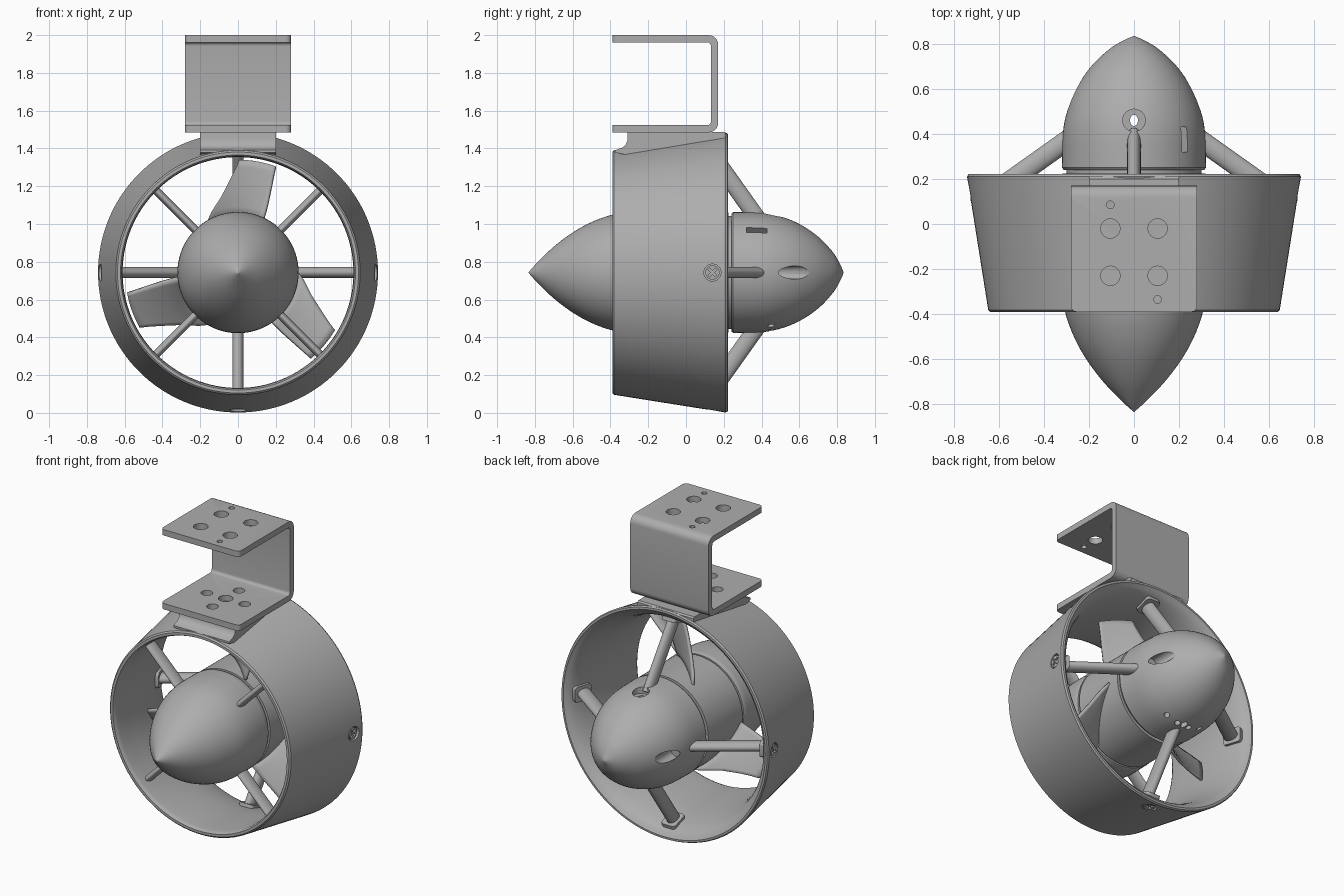
import bpy, bmesh, math
from mathutils import Matrix, Vector

if "Cube" in bpy.data.objects:
    bpy.data.objects.remove(bpy.data.objects["Cube"])

AXIS_Z = 0.743
grey = bpy.data.materials.new("machined_grey")
grey.use_nodes = True
colour = (0.42, 0.42, 0.42, 1)
grey.diffuse_color = colour
grey.node_tree.nodes["Principled BSDF"].inputs["Base Color"].default_value = colour


def around(angle):
    """Matrix turning the local z direction to an angle (degrees) about the axis."""
    return Matrix.Translation((0, 0, AXIS_Z)) @ Matrix.Rotation(math.radians(90 - angle), 4, 'Y')


def finish(bm, name, matrix=None, sharp=35):
    bmesh.ops.remove_doubles(bm, verts=bm.verts, dist=1e-5)
    bmesh.ops.recalc_face_normals(bm, faces=bm.faces)
    if matrix:
        bm.transform(matrix)
    mesh = bpy.data.meshes.new(name)
    bm.to_mesh(mesh)
    bm.free()
    obj = bpy.data.objects.new(name, mesh)
    bpy.context.collection.objects.link(obj)
    mesh.materials.append(grey)
    smooth(obj, sharp)
    return obj


def smooth(obj, sharp=35):
    bpy.ops.object.select_all(action='DESELECT')
    obj.select_set(True)
    bpy.context.view_layer.objects.active = obj
    bpy.ops.object.shade_smooth_by_angle(angle=math.radians(sharp))


def spline(pts, steps=5):
    """Smooth curve through (y, r) points."""
    p = [Vector(q) for q in pts]
    p = [2 * p[0] - p[1]] + p + [2 * p[-1] - p[-2]]
    out = []
    for a, b, c, d in zip(p, p[1:], p[2:], p[3:]):
        for i in range(steps):
            t = i / steps
            out.append((2 * b + (c - a) * t + (2 * a - 5 * b + 4 * c - d) * t * t
                        + (3 * b - a - 3 * c + d) * t ** 3) / 2)
    return [tuple(v) for v in out] + [tuple(pts[-1])]


def lathe(name, profile, closed=False, n=96):
    bm = bmesh.new()
    rings = [[bm.verts.new((r * math.cos(i * math.tau / n), y, r * math.sin(i * math.tau / n)))
              for i in range(n)] for y, r in profile]
    pairs = list(zip(rings, rings[1:] + rings[:1])) if closed else list(zip(rings, rings[1:]))
    for a, b in pairs:
        for i in range(n):
            bm.faces.new((a[i], a[(i + 1) % n], b[(i + 1) % n], b[i]))
    bmesh.ops.dissolve_degenerate(bm, dist=1e-6, edges=bm.edges)
    return finish(bm, name, Matrix.Translation((0, 0, AXIS_Z)))


def extrude(name, outline, half):
    """Extrude a (y, z) outline along x."""
    bm = bmesh.new()
    face = bm.faces.new([bm.verts.new((-half, y, z)) for y, z in outline])
    new = bmesh.ops.extrude_face_region(bm, geom=[face])["geom"]
    bmesh.ops.translate(bm, verts=[v for v in new if isinstance(v, bmesh.types.BMVert)],
                        vec=(2 * half, 0, 0))
    return finish(bm, name)


def box(name, size, matrix, bevel=0.0):
    bm = bmesh.new()
    bmesh.ops.create_cube(bm, size=1, matrix=Matrix.Diagonal((*size, 1)))
    if bevel:
        upright = [e for e in bm.edges if abs(e.verts[0].co.z - e.verts[1].co.z) > 1e-4]
        bmesh.ops.bevel(bm, geom=upright, offset=bevel, segments=4, affect='EDGES', profile=0.5)
    return finish(bm, name, matrix)


def rod(name, start, end, wide, deep, matrix=None, n=24):
    """Elliptical rod between two points; wide runs along x."""
    a, b = Vector(start), Vector(end)
    z = (b - a).normalized()
    x = Vector((1, 0, 0)) if abs(z.x) < 0.9 else Vector((0, 1, 0))
    y = z.cross(x)
    rot = Matrix((x, y, z)).transposed().to_4x4()
    bm = bmesh.new()
    bmesh.ops.create_cone(bm, cap_ends=True, segments=n, radius1=1, radius2=1, depth=1,
                          matrix=Matrix.Translation((a + b) / 2) @ rot
                          @ Matrix.Diagonal((wide / 2, deep / 2, (b - a).length, 1)))
    return finish(bm, name, matrix)


def cut(obj, cutters):
    bpy.ops.object.select_all(action='DESELECT')
    bpy.context.view_layer.objects.active = obj
    for c in cutters:
        mod = obj.modifiers.new("hole", 'BOOLEAN')
        mod.operation, mod.solver, mod.object = 'DIFFERENCE', 'EXACT', c
        bpy.ops.object.modifier_apply(modifier=mod.name)
        bpy.data.objects.remove(c)
    smooth(obj)


# Duct: tapered outside, throat flaring to the back
inner = spline([(0.222, 0.722), (0.19, 0.687), (0.12, 0.655), (0, 0.628), (-0.15, 0.614),
                (-0.3, 0.611), (-0.375, 0.614)], 4)
duct = lathe("duct", [(-0.39, 0.622), (-0.39, 0.638), (-0.382, 0.647), (0.21, 0.741),
                      (0.221, 0.735)] + inner, True, 128)
ANGLES = (0, 90, 180, 270)
cut(duct, [rod("cutter", (0, 0.14, 0.705), (0, 0.14, 0.8), 0.09, 0.09, around(a)) for a in ANGLES])

# Centre body: front nose, propeller hub, tail
front = spline([(-0.835, 0), (-0.79, 0.05), (-0.7, 0.137), (-0.6, 0.212), (-0.5, 0.267),
                (-0.39, 0.306), (-0.28, 0.32), (-0.15, 0.32)])
lathe("front_nose", front + [(-0.14, 0.315), (-0.14, 0)])
lathe("hub_gap_ring", [(-0.15, 0), (-0.15, 0.3), (0.25, 0.3), (0.25, 0)])
lathe("propeller_hub", [(-0.125, 0), (-0.125, 0.317), (0.225, 0.317), (0.225, 0)])
back = spline([(0.25, 0.32), (0.4, 0.316), (0.5, 0.297), (0.6, 0.257), (0.7, 0.19),
               (0.78, 0.105), (0.82, 0.035), (0.835, 0)])
tail = lathe("tail_cone", [(0.24, 0), (0.24, 0.312)] + back)
holes = [rod("cutter", (0, 0.46, 0.27), (0, 0.46, 0.4), 0.1, 0.1, around(90)),
         rod("cutter", (0, 0.46, -0.4), (0, 0.46, 0.4), 0.035, 0.05, around(90)),
         box("cutter", (0.035, 0.11, 0.1), around(45) @ Matrix.Translation((0, 0.375, 0.32)))]
holes += [rod("cutter", (0, 0.48, 0.265), (0, 0.9, 0.265), 0.07, 0.07, around(a)) for a in (0, 180)]
holes += [rod("cutter", (0, 0.45, 0.27), (0, 0.45, 0.4), 0.035, 0.035, around(270 + a))
          for a in (-24, -8, 8, 24)]
cut(tail, holes)

# Rear struts with feet and cross-head screws
for i, a in enumerate(ANGLES):
    m = around(a)
    rod(f"rear_strut_{i}", (0, 0.39, 0.27), (0, 0.12, 0.65), 0.06, 0.09, m)
    box(f"strut_foot_{i}", (0.1, 0.12, 0.025),
        m @ Matrix.Translation((0, 0.13, 0.652)) @ Matrix.Rotation(0.32, 4, 'X'), 0.02)
    screw = rod(f"screw_head_{i}", (0, 0.14, 0.69), (0, 0.14, 0.725), 0.075, 0.075, m)
    cut(screw, [box("cutter", size, m @ Matrix.Translation((0, 0.14, 0.725))
                    @ Matrix.Rotation(math.pi / 4, 4, 'Z'))
                for size in ((0.055, 0.014, 0.03), (0.014, 0.055, 0.03))])

# Front struts
for i, a in enumerate((45, 135, 225, 315)):
    rod(f"front_strut_{i}", (0, -0.28, 0.28), (0, -0.28, 0.622), 0.042, 0.09, around(a))

# Propeller blades: constant-pitch screw surface
STATIONS = [(0.29, 64, 128), (0.35, 65.5, 113), (0.41, 67, 102), (0.5, 69, 94), (0.56, 70, 90.5),
            (0.597, 70.5, 89)]
for k in range(3):
    bm = bmesh.new()
    rows = []
    for r, a0, a1 in STATIONS:
        row = []
        for j in range(13):
            a = a0 + (a1 - a0) * j / 12
            t = math.radians(a + 120 * k)
            row.append(bm.verts.new((r * math.cos(t), 0.03 + (a - 95) * 0.0048, r * math.sin(t))))
        rows.append(row)
    for p, q in zip(rows, rows[1:]):
        for j in range(12):
            bm.faces.new((p[j], p[j + 1], q[j + 1], q[j]))
    blade = finish(bm, f"propeller_blade_{k}", Matrix.Translation((0, 0, AXIS_Z)))
    mod = blade.modifiers.new("thickness", 'SOLIDIFY')
    mod.thickness, mod.offset = 0.016, 0

# Mounting pedestal on top of the duct
outline = [(-0.375, 0.635), (-0.375, 0.648), (-0.34, 0.66), (-0.32, 0.675), (-0.31, 0.7),
           (-0.31, 0.743), (0.2, 0.743), (0.21, 0.735), (0.21, 0.708), (-0.3, 0.62)]
extrude("mount_pedestal", [(y, z + AXIS_Z) for y, z in outline], 0.2)


# C-shaped bracket with rounded bends
def bend_path(inset, radius):
    y, lo, hi = 0.17 - inset, 1.485 + inset, 2.0 - inset
    path = [(-0.39, lo)]
    for cz, start in ((lo + radius, -90), (hi - radius, 0)):
        for i in range(7):
            t = math.radians(start + 15 * i)
            path.append((y - radius + radius * math.cos(t), cz + radius * math.sin(t)))
    return path + [(-0.39, hi)]


bracket = extrude("bracket", bend_path(0, 0.05) + bend_path(0.038, 0.02)[::-1], 0.28)
bm = bmesh.new()
bm.from_mesh(bracket.data)
corners = [e for e in bm.edges if all(v.co.y < -0.38 for v in e.verts)
           and abs(e.verts[0].co.x - e.verts[1].co.x) < 0.01]
bmesh.ops.bevel(bm, geom=corners, offset=0.025, segments=4, affect='EDGES', profile=0.5)
bm.to_mesh(bracket.data)
bm.free()
top = [(x, y, 0.043) for x in (-0.105, 0.105) for y in (-0.02, -0.23)]
top += [(-0.105, 0.085, 0.017), (0.105, -0.335, 0.017)]
low = [(0, -0.125, 0.043)] + [(x, y - 0.125, 0.035) for x, y in
                              ((0.135, 0), (-0.135, 0), (0, 0.135), (0, -0.135))]
cut(bracket, [rod("cutter", (x, y, z - 0.1), (x, y, z + 0.1), 2 * r, 2 * r)
              for holes, z in ((top, 1.98), (low, 1.5)) for x, y, r in holes])
